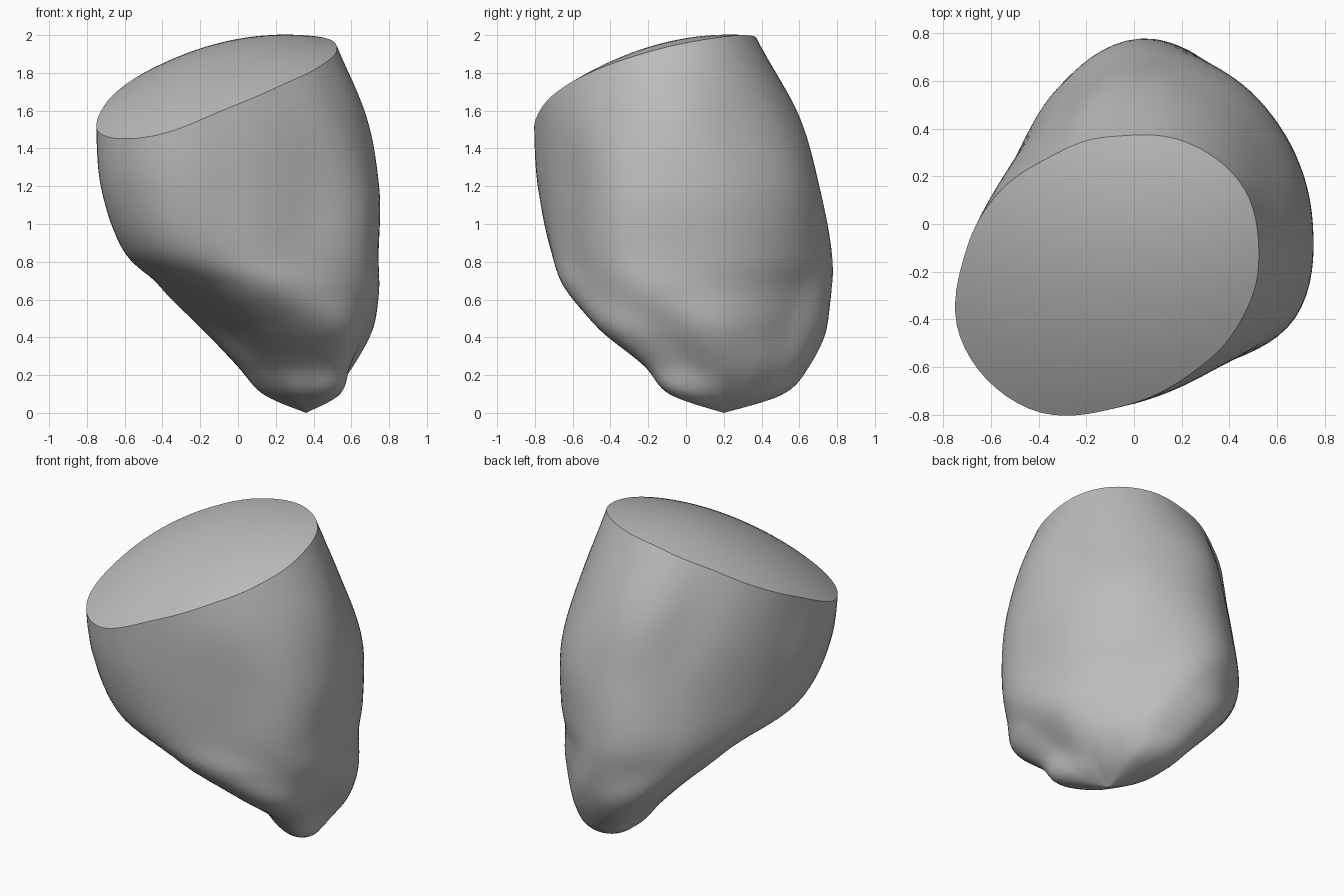
import bpy, bmesh, math

if "Cube" in bpy.data.objects:
    bpy.data.objects.remove(bpy.data.objects["Cube"], do_unlink=True)

COLUMNS, ROWS, CAP_RINGS = 96, 64, 12

# Cross-sections from the bottom tip upward: height, centre x, centre y,
# then the radius every 30 degrees, counter-clockwise from +x
SECTIONS = [
    (0, .36, .2, *[0] * 12),
    (.1, .34, .22, .15, .15, .18, .27, .32, .24, .19, .17, .19, .26, .34, .21),
    (.25, .3, .2, .31, .3, .33, .42, .49, .35, .28, .26, .28, .36, .47, .34),
    (.45, .22, .15, .49, .44, .45, .57, .63, .48, .38, .35, .42, .57, .67, .54),
    (.65, .1, .08, .625, .58, .59, .69, .65, .56, .48, .5, .59, .71, .72, .71),
    (.85, 0, 0, .74, .73, .74, .77, .65, .565, .58, .67, .74, .71, .69, .78),
    (1.2, 0, 0, .745, .725, .725, .7, .6, .57, .64, .825, .865, .745, .695, .77),
    (1.6, -.05, -.1, .72, .7, .7, .68, .56, .57, .65, .785, .785, .665, .625, .67),
    (2.05, -.12, -.2, .575, .655, .61, .5, .48, .53, .62, .7, .68, .56, .48, .5),
]
LAST = len(SECTIONS) - 1


def spline(a, b, c, d, t):
    """Catmull-Rom blend between b and c."""
    return b + t / 2 * (c - a + t * (2 * a - 5 * b + 4 * c - d + t * (3 * (b - c) + d - a)))


def wall_point(angle, s):
    """Point of the wall at an angle and a fractional section number."""
    i = min(int(s), LAST - 1)
    near = [SECTIONS[min(max(i + k, 0), LAST)] for k in (-1, 0, 1, 2)]
    row = [spline(*values, s - i) for values in zip(*near)]
    radii, turn = row[3:], angle / math.tau * 12
    j = int(turn)
    r = spline(*[radii[(j + k) % 12] for k in (-1, 0, 1, 2)], turn - j)
    return row[1] + r * math.cos(angle), row[2] + r * math.sin(angle), row[0]


def cut_height(x, y):
    """Height of the slanted, gently domed cut."""
    dx, dy = x + .115, y + .21
    return 1.885 + .264 * dx + .316 * dy - .36 * (dx * dx + dy * dy)


def rim_level(angle):
    """Section number at which the wall meets the cut."""
    low, high = LAST - 3, LAST
    for _ in range(30):
        mid = (low + high) / 2
        x, y, z = wall_point(angle, mid)
        low, high = (mid, high) if z < cut_height(x, y) else (low, mid)
    return low


bm = bmesh.new()
angles = [math.tau * k / COLUMNS for k in range(COLUMNS)]
levels = [rim_level(a) for a in angles]

# Wall rings from the tip to the rim
rings = [[bm.verts.new(wall_point(a, top * row / ROWS)) for a, top in zip(angles, levels)]
         for row in range(1, ROWS + 1)]

# Domed cut face
rim = [v.co.copy() for v in rings[-1]]
cx = sum(p.x for p in rim) / COLUMNS
cy = sum(p.y for p in rim) / COLUMNS
for k in range(CAP_RINGS - 1, 0, -1):
    f = k / CAP_RINGS
    spots = [(cx + (p.x - cx) * f, cy + (p.y - cy) * f) for p in rim]
    rings.append([bm.verts.new((x, y, cut_height(x, y))) for x, y in spots])

for lower, upper in zip(rings, rings[1:]):
    for k in range(COLUMNS):
        n = (k + 1) % COLUMNS
        bm.faces.new((lower[k], lower[n], upper[n], upper[k]))

# Close the tip and the middle of the cut face
tip = bm.verts.new(wall_point(0, 0))
middle = bm.verts.new((cx, cy, cut_height(cx, cy)))
for k in range(COLUMNS):
    n = (k + 1) % COLUMNS
    bm.faces.new((tip, rings[0][n], rings[0][k]))
    bm.faces.new((middle, rings[-1][k], rings[-1][n]))
bmesh.ops.recalc_face_normals(bm, faces=bm.faces)

mesh = bpy.data.meshes.new("cut_stone")
bm.to_mesh(mesh)
bm.free()
stone = bpy.data.objects.new("cut_stone", mesh)
bpy.context.collection.objects.link(stone)

# Plain grey stone
grey = bpy.data.materials.new("stone_grey")
grey.use_nodes = True
colour = (.5, .5, .5, 1)
grey.diffuse_color = colour
grey.node_tree.nodes["Principled BSDF"].inputs["Base Color"].default_value = colour
mesh.materials.append(grey)

bpy.ops.object.select_all(action="DESELECT")
stone.select_set(True)
bpy.context.view_layer.objects.active = stone
bpy.ops.object.shade_smooth_by_angle(angle=math.radians(35))
